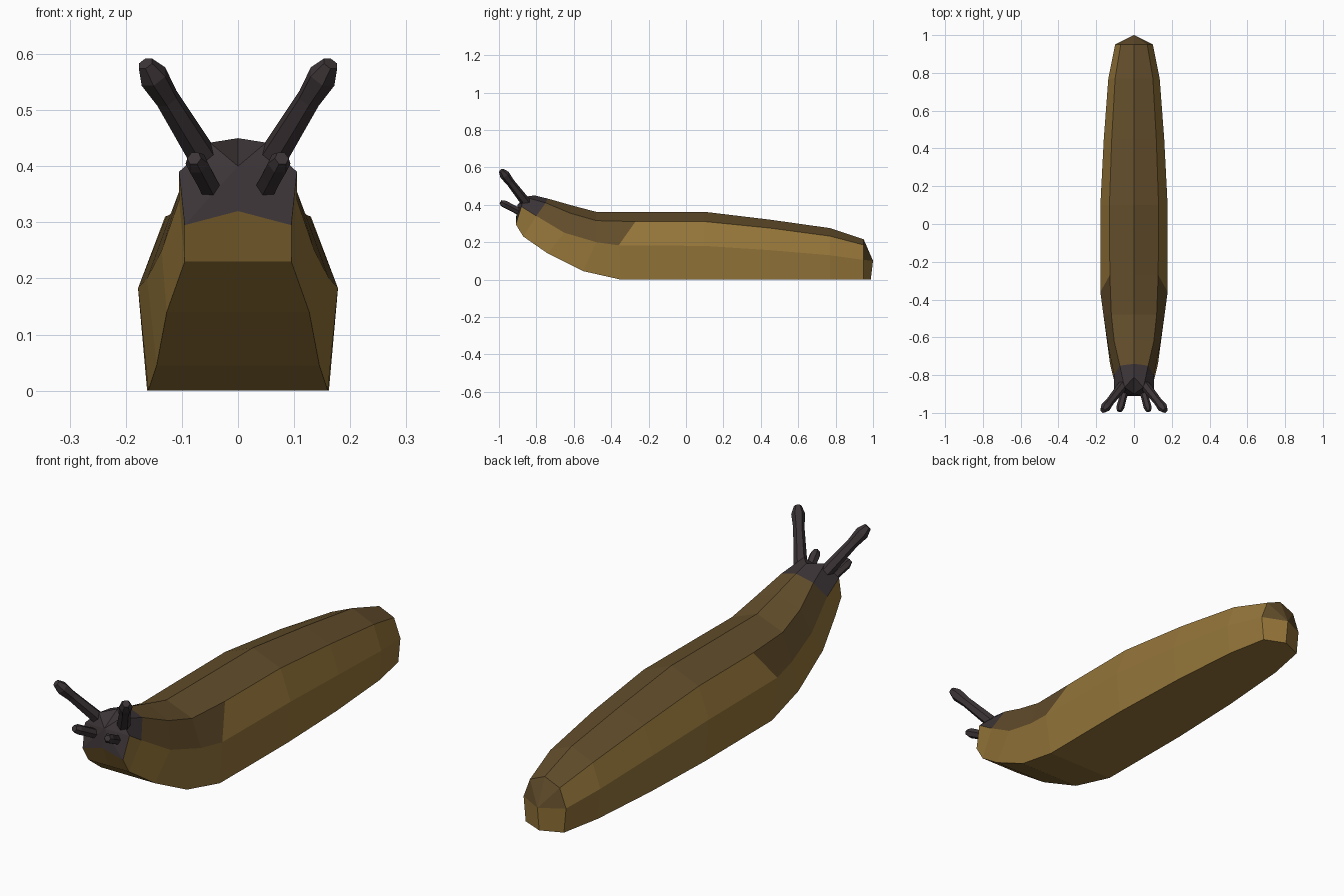
import bpy, bmesh, math
from mathutils import Vector

if "Cube" in bpy.data.objects:
    bpy.data.objects.remove(bpy.data.objects["Cube"])


def material(name, rgb):
    m = bpy.data.materials.new(name)
    m.diffuse_color = (*rgb, 1)
    m.use_nodes = True
    m.node_tree.nodes["Principled BSDF"].inputs["Base Color"].default_value = m.diffuse_color
    return m


light = material("light brown", (0.30, 0.18, 0.042))
dark = material("dark brown", (0.122, 0.074, 0.024))
grey = material("dark grey", (0.046, 0.035, 0.038))


def finish(bm, name, mats):
    bmesh.ops.recalc_face_normals(bm, faces=bm.faces)
    me = bpy.data.meshes.new(name)
    bm.to_mesh(me)
    bm.free()
    for m in mats:
        me.materials.append(m)
    ob = bpy.data.objects.new(name, me)
    bpy.context.collection.objects.link(ob)
    return ob


# Body: half cross-sections, each sole corner, widest point, back edge, spine (y, z)
sections = [
    ((.095, -.91, .295), (.105, -.88, .39), (.05, -.865, .442), (-.81, .45)),
    ((.095, -.87, .23), (.105, -.80, .34), (.075, -.75, .41), (-.74, .433)),
    ((.127, -.74, .14), (.136, -.65, .25), (.105, -.62, .355), (-.61, .396)),
    ((.145, -.55, .045), (.162, -.48, .20), (.12, -.48, .315), (-.48, .362)),
    ((.16, -.35, 0), (.178, -.36, .183), (.128, -.27, .31), (-.27, .362)),
    ((.162, .10, 0), (.178, .10, .18), (.13, .10, .31), (.10, .362)),
    ((.15, .45, 0), (.16, .45, .157), (.118, .45, .275), (.45, .32)),
    ((.125, .77, 0), (.136, .77, .13), (.10, .77, .232), (.77, .275)),
    ((.09, .95, 0), (.10, .95, .105), (.07, .95, .185), (.95, .215)),
]
bm = bmesh.new()
rings = []
for i, (sole, wide, edge, spine) in enumerate(sections):
    belly = (0, sole[1], sole[2] + (0.025 if i == 0 else 0))
    rings.append([bm.verts.new(p) for p in (belly, sole, wide, edge, (0, *spine))])


def face(verts, mat):
    bm.faces.new(verts).material_index = mat


# Strips: 0 sole, 1 lower side, 2 upper side, 3 back
for i, (a, b) in enumerate(zip(rings, rings[1:])):
    for k in range(4):
        mat = 0
        if k >= 2 and i == 0:
            mat = 2          # head
        elif k == 3 or (k == 2 and i < 4):
            mat = 1          # back stripe and mantle
        face((a[k], a[k + 1], b[k + 1], b[k]), mat)

# Face of the head
nose = bm.verts.new((0, -.90, .40))
for k in range(4):
    face((nose, rings[0][k], rings[0][k + 1]), 2)

# Tail end
tip = bm.verts.new((0, 1, .10))
low = bm.verts.new((0, .988, 0))
r = rings[-1]
face((r[0], r[1], low), 0)
face((r[1], r[2], tip, low), 0)
face((r[2], r[3], tip), 1)
face((r[3], r[4], tip), 1)

bmesh.ops.mirror(bm, geom=bm.verts[:] + bm.edges[:] + bm.faces[:], axis='X', merge_dist=0.0005)
finish(bm, "slug_body", (light, dark, grey))


# Tentacles: six-sided tapered tubes along a straight axis
def tentacle(name, start, end, profile, side):
    s, e = Vector(start), Vector(end)
    s.x *= side
    e.x *= side
    rot = (e - s).to_track_quat('Z', 'Y')
    bm = bmesh.new()
    loops = []
    for t, rad in profile:
        c = s.lerp(e, t)
        loops.append([bm.verts.new(c + rot @ Vector((rad * math.cos(a * math.pi / 3),
                                                     rad * math.sin(a * math.pi / 3), 0)))
                      for a in range(6)])
    for a, b in zip(loops, loops[1:]):
        for k in range(6):
            bm.faces.new((a[k], a[(k + 1) % 6], b[(k + 1) % 6], b[k]))
    bm.faces.new(loops[0])
    bm.faces.new(loops[-1])
    finish(bm, name, (grey,))


for side, label in ((1, "right"), (-1, "left")):
    tentacle("eye_stalk_" + label, (.055, -.85, .405), (.165, -.988, .583),
             ((0, .027), (.65, .022), (.87, .027), (1, .015)), side)
    tentacle("feeler_" + label, (.045, -.87, .352), (.078, -.99, .414),
             ((0, .021), (.5, .02), (.85, .021), (1, .013)), side)
